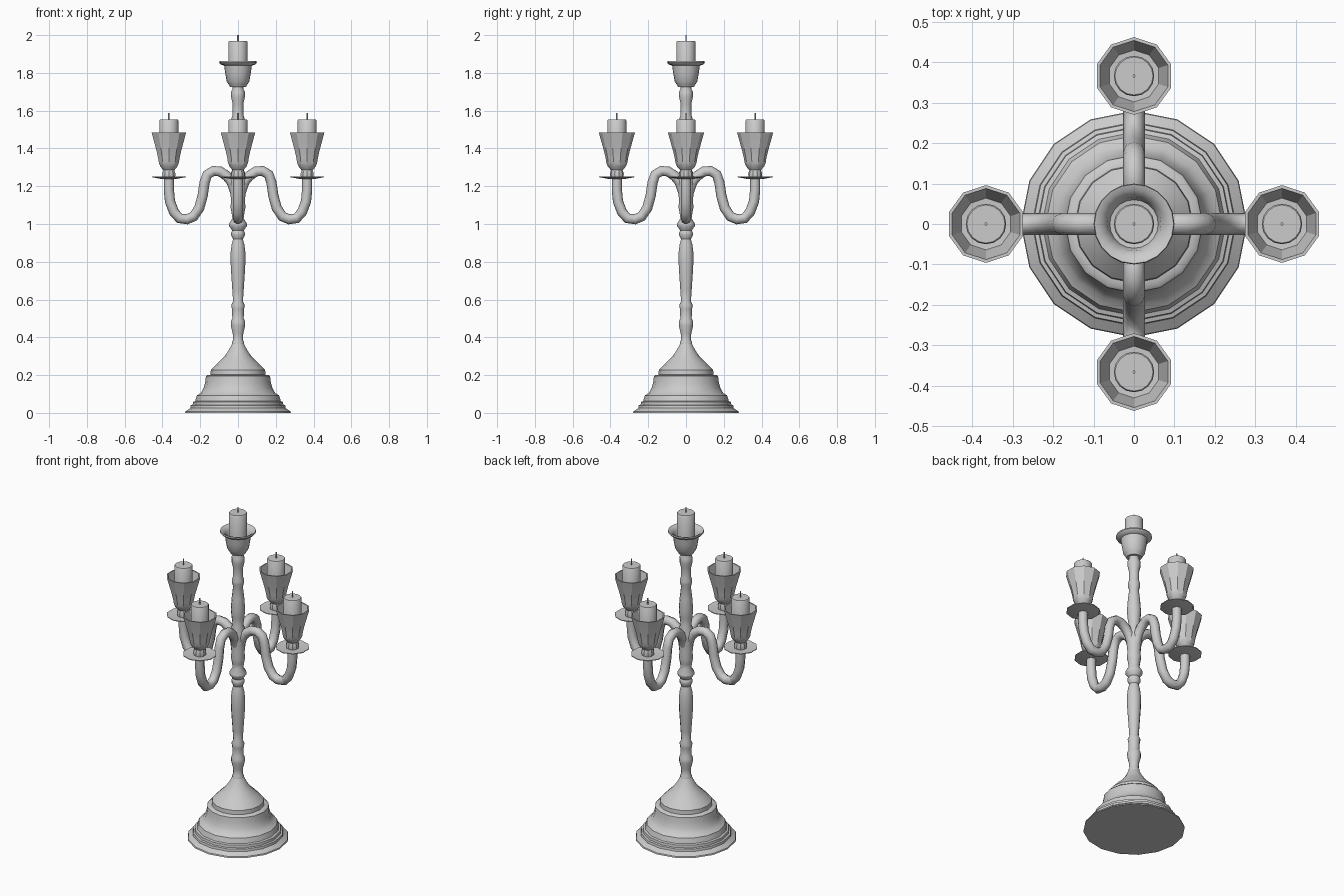
import bpy, bmesh, math


def finish(obj, angle=40):
    bpy.ops.object.select_all(action='DESELECT')
    obj.select_set(True)
    bpy.context.view_layer.objects.active = obj
    bpy.ops.object.shade_smooth_by_angle(angle=math.radians(angle))


def lathe(name, profile, sides, at=(0, 0), phase=0.0, angle=40):
    """Revolve (radius, z) points about z; radius 0 becomes a pole."""
    bm = bmesh.new()
    rings = []
    for r, z in profile:
        if r == 0:
            rings.append([bm.verts.new((0, 0, z))])
        else:
            rings.append([bm.verts.new((r * math.cos(phase + math.tau * i / sides),
                                        r * math.sin(phase + math.tau * i / sides), z))
                          for i in range(sides)])
    for a, b in zip(rings, rings[1:]):
        for i in range(sides):
            j = (i + 1) % sides
            quad = [a[i % len(a)], a[j % len(a)], b[j % len(b)], b[i % len(b)]]
            bm.faces.new(list(dict.fromkeys(quad)))
    bmesh.ops.recalc_face_normals(bm, faces=bm.faces[:])
    mesh = bpy.data.meshes.new(name)
    bm.to_mesh(mesh)
    bm.free()
    obj = bpy.data.objects.new(name, mesh)
    obj.location = (at[0], at[1], 0)
    bpy.context.collection.objects.link(obj)
    finish(obj, angle)
    return obj


def candle(name, at, bottom, top, wick_top):
    lathe(name, [(0, bottom), (0.05, bottom), (0.05, top - 0.004),
                 (0.047, top), (0, top)], 16, at)
    lathe(name + "_wick", [(0, top - 0.01), (0.004, top - 0.01),
                           (0.004, wick_top), (0, wick_top)], 6, at)


# Stepped foot
lathe("base", [(0, 0), (0.28, 0), (0.278, 0.008), (0.252, 0.026), (0.25, 0.04),
               (0.24, 0.043), (0.238, 0.058), (0.227, 0.062), (0.218, 0.092),
               (0.197, 0.105), (0.183, 0.13), (0.174, 0.16), (0.17, 0.194),
               (0.163, 0.2), (0.146, 0.202), (0.144, 0.226), (0.11, 0.262),
               (0.075, 0.295), (0.05, 0.33), (0.032, 0.365), (0, 0.365)], 16, angle=35)

# Turned stem
lathe("stem", [(0, 0.35), (0.032, 0.35), (0.032, 0.375), (0.026, 0.385), (0.028, 0.42),
               (0.038, 0.46), (0.038, 0.485), (0.03, 0.5), (0.032, 0.55), (0.036, 0.57),
               (0.026, 0.59), (0.03, 0.65), (0.038, 0.77), (0.04, 0.84), (0.034, 0.89),
               (0.026, 0.92), (0.036, 0.94), (0.036, 0.955), (0.03, 0.965),
               (0.048, 0.99), (0.048, 1.0), (0.03, 1.03), (0.034, 1.06), (0.04, 1.09),
               (0.036, 1.12), (0.045, 1.21), (0.045, 1.25), (0.03, 1.29), (0.036, 1.34),
               (0.04, 1.38), (0.034, 1.46), (0.027, 1.52), (0.034, 1.545), (0.034, 1.56),
               (0.028, 1.58), (0.029, 1.64), (0.036, 1.67), (0.036, 1.7), (0.028, 1.715),
               (0.03, 1.74), (0, 1.74)], 12)

# Top bowl and candle
lathe("top_bowl", [(0, 1.725), (0.042, 1.725), (0.05, 1.74), (0.06, 1.755), (0.068, 1.8),
                   (0.073, 1.838), (0.092, 1.845), (0.1, 1.855), (0.098, 1.862),
                   (0.085, 1.858), (0.067, 1.84), (0.06, 1.8), (0, 1.79)], 20)
candle("top_candle", (0, 0), 1.785, 1.97, 2.0)

# S-shaped arms, each with drip plate, cup and candle
ARM = [(0.015, 1.17), (0.035, 1.225), (0.06, 1.255), (0.095, 1.278), (0.13, 1.281),
       (0.162, 1.262), (0.177, 1.22), (0.187, 1.15), (0.205, 1.085), (0.235, 1.04),
       (0.27, 1.025), (0.31, 1.03), (0.34, 1.065), (0.36, 1.12), (0.366, 1.18),
       (0.366, 1.25)]
R = 0.366
for k, side in enumerate(("right", "back", "left", "front")):
    c, s = round(math.cos(k * math.pi / 2)), round(math.sin(k * math.pi / 2))
    at = (R * c, R * s)
    curve = bpy.data.curves.new(side + "_arm", 'CURVE')
    curve.dimensions = '3D'
    curve.bevel_depth = 0.027
    curve.bevel_resolution = 2
    curve.use_fill_caps = True
    spline = curve.splines.new('POLY')
    spline.points.add(len(ARM) - 1)
    for p, (x, z) in zip(spline.points, ARM):
        p.co = (x * c, x * s, z, 1)
    spline.use_smooth = True
    arm = bpy.data.objects.new(side + "_arm", curve)
    bpy.context.collection.objects.link(arm)

    lathe(side + "_drip_plate", [(0, 1.238), (0.04, 1.238), (0.094, 1.248),
                                 (0.094, 1.252), (0.04, 1.247), (0, 1.247)],
          10, at, math.pi / 2, 20)
    lathe(side + "_cup", [(0, 1.245), (0.034, 1.245), (0.037, 1.265), (0.031, 1.285),
                          (0.048, 1.305), (0.056, 1.325), (0.06, 1.35), (0.068, 1.385),
                          (0.096, 1.485), (0.088, 1.485), (0.064, 1.4), (0, 1.395)],
          10, at, math.pi / 2, 30)
    candle(side + "_candle", at, 1.39, 1.552, 1.588)
